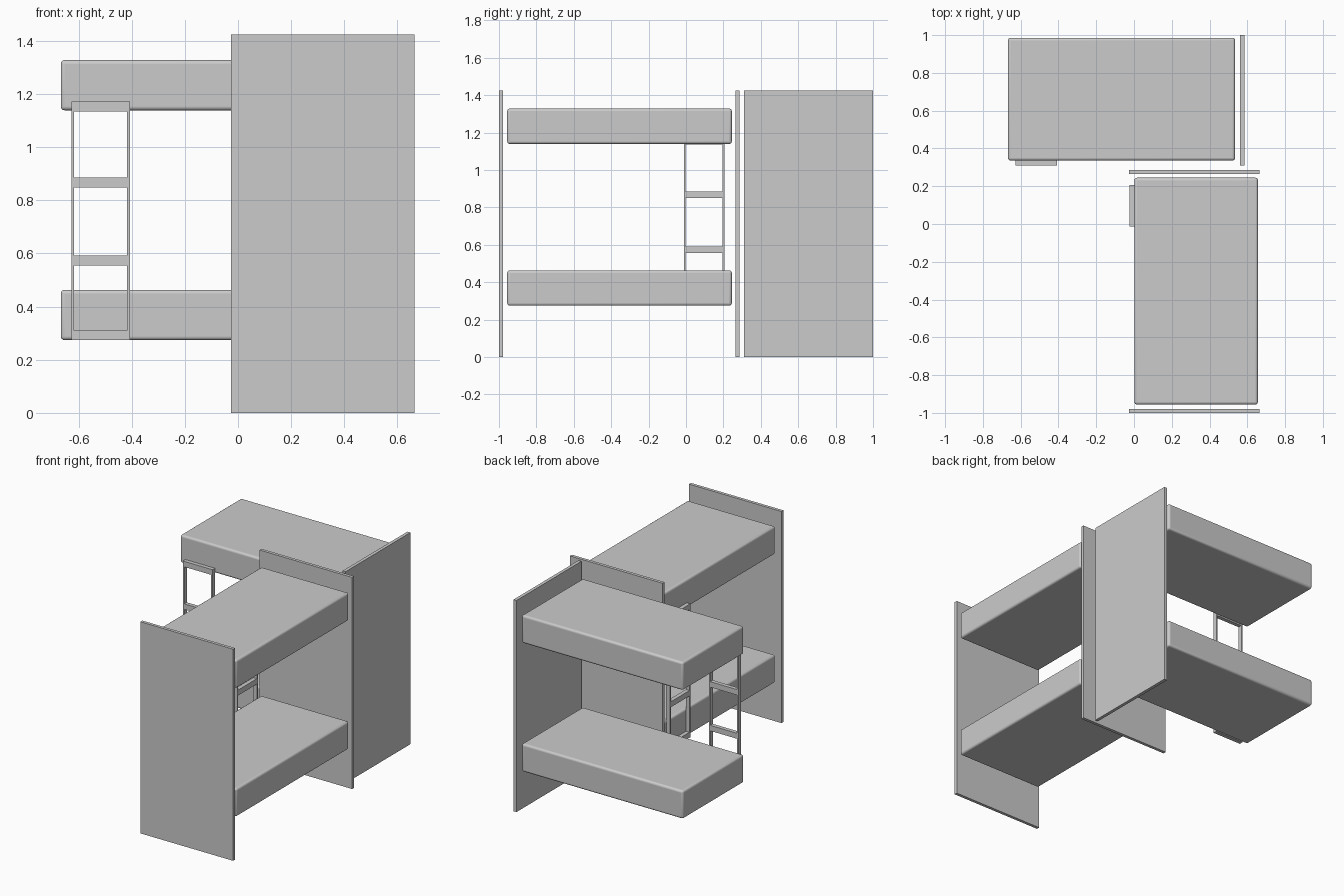
import bpy

if "Cube" in bpy.data.objects:
    bpy.data.objects.remove(bpy.data.objects["Cube"])


def box(name, x, y, z, bevel=0.0):
    """Box from three (min, max) ranges, optionally with rounded edges."""
    bpy.ops.mesh.primitive_cube_add(size=1, location=[(r[0] + r[1]) / 2 for r in (x, y, z)])
    ob = bpy.context.object
    ob.name = name
    ob.scale = [r[1] - r[0] for r in (x, y, z)]
    bpy.ops.object.transform_apply(location=False, rotation=False, scale=True)
    if bevel:
        mod = ob.modifiers.new("rounded_edges", 'BEVEL')
        mod.width = bevel
        mod.segments = 4
        bpy.ops.object.shade_smooth_by_angle()
    return ob


LEVELS = {"lower": (0.274, 0.463), "upper": (1.139, 1.328)}
FULL = (0, 1.424)
Z0, Z1 = 0.274, 1.172


def ladder(name, along, depth, axis):
    """Ladder running along x or y: two stiles, two end bars, two rungs."""
    a, b = along
    w = 0.01

    def part(label, span, z, d=depth):
        x, y = (span, d) if axis == 'x' else (d, span)
        box(f"{name}_{label}", x, y, z)

    part("left_stile", (a, a + w), (Z0, Z1))
    part("right_stile", (b - w, b), (Z0, Z1))
    inner = (a + w, b - w)
    bars = {"bottom_bar": (Z0, 0.311), "lower_rung": (0.555, 0.592),
            "upper_rung": (0.849, 0.886), "top_bar": (1.135, Z1)}
    for label, z in bars.items():
        part(label, inner, z)


# Mattresses of both bunks
for level, z in LEVELS.items():
    box(f"back_{level}_mattress", (-0.667, 0.535), (0.336, 0.986), z, 0.014)
    box(f"front_{level}_mattress", (0.002, 0.656), (-0.956, 0.245), z, 0.014)

# End panels
box("back_end_panel", (0.562, 0.584), (0.31, 1.0), FULL)
box("front_end_panel", (-0.026, 0.664), (-1.0, -0.979), FULL)
box("middle_end_panel", (-0.026, 0.664), (0.265, 0.286), FULL)

# Ladders
ladder("back_ladder", (-0.627, -0.407), (0.31, 0.337), 'x')
ladder("front_ladder", (-0.012, 0.206), (-0.024, 0.003), 'y')
